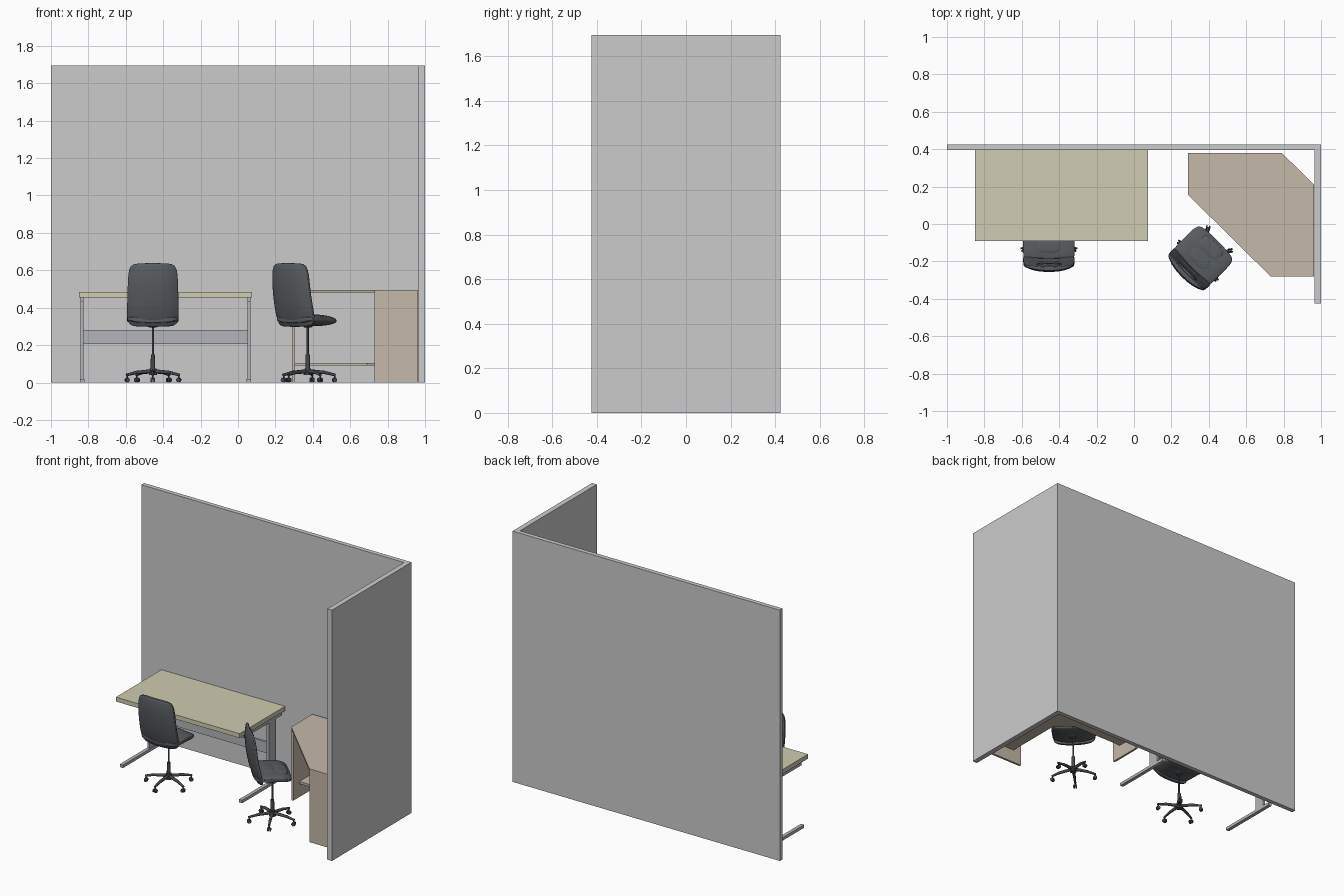
import bpy, bmesh, math
from mathutils import Matrix, Vector

if "Cube" in bpy.data.objects:
    bpy.data.objects.remove(bpy.data.objects["Cube"])


def material(name, rgb):
    m = bpy.data.materials.new(name)
    m.diffuse_color = (*rgb, 1)
    m.use_nodes = True
    m.node_tree.nodes["Principled BSDF"].inputs["Base Color"].default_value = m.diffuse_color
    return m


OLIVE = material("olive_laminate", (0.62, 0.60, 0.44))
TAN = material("tan_laminate", (0.56, 0.48, 0.40))
STEEL = material("steel", (0.45, 0.46, 0.48))
FABRIC = material("dark_fabric", (0.10, 0.11, 0.12))
BLACK = material("black_plastic", (0.06, 0.065, 0.07))


def finish(name, bm, mat=None, smooth=False):
    bmesh.ops.recalc_face_normals(bm, faces=bm.faces[:])
    me = bpy.data.meshes.new(name)
    bm.to_mesh(me)
    bm.free()
    ob = bpy.data.objects.new(name, me)
    bpy.context.collection.objects.link(ob)
    if mat:
        me.materials.append(mat)
    if smooth:
        for p in me.polygons:
            p.use_smooth = True
    return ob


def box(name, x, y, z, mat=None):
    bm = bmesh.new()
    bmesh.ops.create_cube(bm, size=1)
    for v in bm.verts:
        v.co = Vector([(a + b) / 2 + c * (b - a) for (a, b), c in zip((x, y, z), v.co)])
    return finish(name, bm, mat)


def slab(name, outline, z0, z1, mat):
    bm = bmesh.new()
    f = bm.faces.new([bm.verts.new((x, y, z0)) for x, y in outline])
    r = bmesh.ops.extrude_face_region(bm, geom=[f])
    for v in r["geom"]:
        if isinstance(v, bmesh.types.BMVert):
            v.co.z = z1
    return finish(name, bm, mat)


def cushion(name, warp, place):
    """Rounded pad: a divided cube whose -1..1 coordinates go through warp."""
    bm = bmesh.new()
    bmesh.ops.create_cube(bm, size=2)
    bmesh.ops.subdivide_edges(bm, edges=bm.edges[:], cuts=5, use_grid_fill=True)
    for v in bm.verts:
        v.co = warp(*v.co)
    bm.transform(place)
    ob = finish(name, bm, FABRIC, True)
    sub = ob.modifiers.new("round", 'SUBSURF')
    sub.levels = sub.render_levels = 1
    return ob


def rod(bm, p, q, r1, r2, n=16):
    p, q = Vector(p), Vector(q)
    rot = (q - p).to_track_quat('Z', 'Y').to_matrix().to_4x4()
    bmesh.ops.create_cone(bm, cap_ends=True, segments=n, radius1=r1, radius2=r2,
                          depth=(q - p).length, matrix=Matrix.Translation((p + q) / 2) @ rot)


# Partition walls
box("back_wall", (-1, 1), (0.395, 0.425), (0, 1.695))
box("side_wall", (0.965, 1), (-0.425, 0.395), (0, 1.695))

# Straight desk: top, two C-shaped legs, modesty panel
box("desk_top", (-0.85, 0.075), (-0.09, 0.395), (0.455, 0.485), OLIVE)
for side, x in (("left", -0.833), ("right", 0.058)):
    box(side + "_desk_foot", (x - 0.012, x + 0.012), (-0.055, 0.37), (0, 0.02), STEEL)
    box(side + "_desk_post", (x - 0.008, x + 0.008), (0.235, 0.31), (0.02, 0.435), STEEL)
    box(side + "_desk_arm", (x - 0.008, x + 0.008), (-0.03, 0.37), (0.43, 0.455), STEEL)
box("modesty_panel", (-0.825, 0.05), (0.265, 0.28), (0.205, 0.28), STEEL)

# Corner desk: angled top, two end panels, low shelf
slab("corner_desk_top", [(0.29, 0.38), (0.79, 0.38), (0.963, 0.21), (0.963, -0.28),
                         (0.73, -0.28), (0.29, 0.155)], 0.48, 0.495, TAN)
box("corner_desk_left_panel", (0.29, 0.305), (0.155, 0.38), (0, 0.48), TAN)
box("corner_desk_front_panel", (0.73, 0.963), (-0.28, -0.265), (0, 0.48), TAN)
slab("corner_desk_shelf", [(0.305, 0.38), (0.79, 0.38), (0.963, 0.21), (0.963, -0.265),
                           (0.79, -0.265), (0.79, 0.12), (0.69, 0.22), (0.305, 0.22)],
     0.09, 0.105, TAN)


def back_shape(half, z0, z1, depth, shift):
    # Leaning backrest, sides wrapped forward, edges thinned
    def warp(u, v, w):
        z = z0 + (z1 - z0) * (w + 1) / 2
        t = (z - 0.30) / 0.335
        edge = (1 - 0.55 * abs(u) ** 6) * (1 - 0.5 * abs(w) ** 6)
        x = u * half * (1.02 - 0.07 * t) * (1 - 0.06 * abs(w) ** 8)
        y = -0.100 - 0.05 * t + 0.02 * (x / 0.14) ** 2 - 0.012 * math.sin(math.pi * t)
        return Vector((x, y + shift + v * depth * edge, z - 0.008 * abs(u) ** 4 * w))
    return warp


def seat_shape(half, y0, y1, depth, shift):
    # Seat pad with raised sides and a drooping front lip
    def warp(u, v, w):
        y = y0 + (y1 - y0) * (v + 1) / 2
        t = (y + 0.12) / 0.225
        edge = (1 - 0.5 * abs(u) ** 6) * (1 - 0.5 * abs(v) ** 6)
        x = u * half * (1 - 0.07 * abs(v) ** 6)
        z = 0.334 + 0.008 * (x / 0.137) ** 2 - 0.012 * max(0, t - 0.6) / 0.4
        return Vector((x, y - 0.008 * u * u * v, z + shift + w * depth * edge))
    return warp


def chair(label, x, y, angle):
    place = Matrix.Translation((x, y, 0)) @ Matrix.Rotation(math.radians(angle), 4, 'Z')
    # Cushions with raised centre panels
    cushion(label + "_backrest", back_shape(0.138, 0.298, 0.638, 0.022, 0), place)
    cushion(label + "_seat", seat_shape(0.138, -0.125, 0.106, 0.028, 0), place)
    for i, (a, b) in enumerate(((0.375, 0.455), (0.455, 0.535), (0.535, 0.622))):
        cushion(f"{label}_back_panel_{i}", back_shape(0.07, a, b, 0.012, 0.016), place)
    for i, (a, b) in enumerate(((-0.07, 0.01), (0.01, 0.092))):
        cushion(f"{label}_seat_panel_{i}", seat_shape(0.07, a, b, 0.012, 0.020), place)
    # Gas column and tilt housing
    bm = bmesh.new()
    rod(bm, (0, 0, 0.045), (0, 0, 0.15), 0.013, 0.011)
    rod(bm, (0, 0, 0.15), (0, 0, 0.315), 0.006, 0.006)
    rod(bm, (0, 0, 0.295), (0, 0, 0.315), 0.02, 0.045)
    # Five-star base with twin-wheel casters
    rod(bm, (0, 0, 0.04), (0, 0, 0.075), 0.022, 0.018)
    for k in range(5):
        a = math.radians(-90 + 72 * k)
        d = Vector((math.cos(a), math.sin(a), 0))
        s = Vector((-d.y, d.x, 0))
        up = Vector((0, 0, 1))
        rod(bm, d * 0.01 + up * 0.06, d * 0.10 + up * 0.053, 0.011, 0.009, 8)
        rod(bm, d * 0.095 + up * 0.053, d * 0.15 + up * 0.04, 0.009, 0.007, 8)
        rod(bm, d * 0.145 + up * 0.015, d * 0.145 + up * 0.045, 0.004, 0.004, 8)
        for e in (-1, 1):
            c = d * 0.145 + up * 0.0135
            rod(bm, c + s * e * 0.003, c + s * e * 0.012, 0.0135, 0.0115, 14)
    bm.transform(place)
    ob = finish(label + "_base", bm, BLACK)
    bpy.ops.object.select_all(action='DESELECT')
    ob.select_set(True)
    bpy.context.view_layer.objects.active = ob
    bpy.ops.object.shade_smooth_by_angle(angle=math.radians(50))


chair("left_chair", -0.455, -0.09, 0)
chair("right_chair", 0.373, -0.165, -45)
